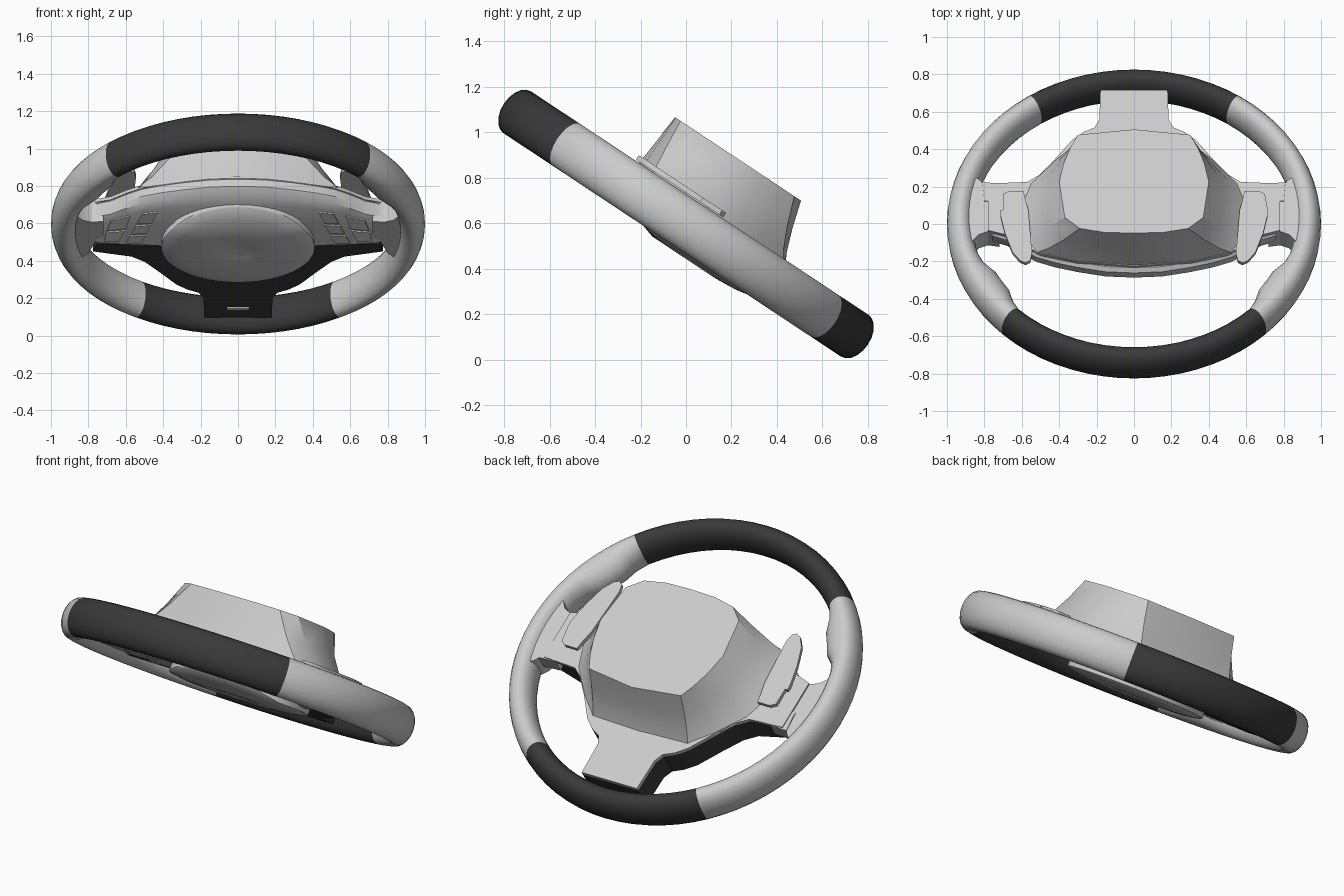
import bpy, bmesh, math
from mathutils import Vector

if "Cube" in bpy.data.objects:
    bpy.data.objects.remove(bpy.data.objects["Cube"], do_unlink=True)

TILT = math.radians(33.5)
C, S = math.cos(TILT), math.sin(TILT)


def material(name, value):
    m = bpy.data.materials.new(name)
    m.use_nodes = True
    col = (value, value, value, 1)
    m.diffuse_color = col
    m.node_tree.nodes["Principled BSDF"].inputs["Base Color"].default_value = col
    return m


SILVER = material("silver grey", 0.6)
DARK = material("dark leather", 0.042)


def place(x, v, w):
    """Wheel plane coordinates: x across, v up the wheel, w towards the back."""
    return Vector((x, -C * v + S * w, 0.597 + S * v + C * w))


def finish(name, bm, mats, angle=30):
    bmesh.ops.recalc_face_normals(bm, faces=bm.faces[:])
    me = bpy.data.meshes.new(name)
    bm.to_mesh(me)
    bm.free()
    ob = bpy.data.objects.new(name, me)
    bpy.context.collection.objects.link(ob)
    for m in mats:
        me.materials.append(m)
    bpy.ops.object.select_all(action='DESELECT')
    ob.select_set(True)
    bpy.context.view_layer.objects.active = ob
    bpy.ops.object.shade_smooth_by_angle(angle=math.radians(angle))
    return ob


def loft(name, rings, mat, angle=30):
    """Skin closed rings of (x, v, w) points and cap both ends."""
    bm = bmesh.new()
    rows = [[bm.verts.new(place(*p)) for p in r] for r in rings]
    n = len(rows[0])
    for a, b in zip(rows, rows[1:]):
        for i in range(n):
            j = (i + 1) % n
            bm.faces.new((a[i], a[j], b[j], b[i]))
    for cap in (rows[0], rows[-1]):
        f = bm.faces.new(cap)
        bmesh.ops.triangulate(bm, faces=[f])
    return finish(name, bm, [mat], angle)


def prism(name, outline, w0, w1, mat):
    return loft(name, [[(x, v, w) for x, v in outline] for w in (w0, w1)], mat)


def mirrored(half):
    """Complete a right half outline that starts at the top and ends at the bottom."""
    return half + [(-x, v) for x, v in reversed(half) if x > 0]


def ramp(t, lo, hi):
    t = min(max((t - lo) / (hi - lo), 0), 1)
    return t * t * (3 - 2 * t)


# Rim with thumb swellings and two dark grips
bm = bmesh.new()
SEG, SIDES = 72, 20
grid = []
for i in range(SEG):
    a = 2 * math.pi * i / SEG
    ca, sa = math.cos(a), math.sin(a)
    lift = math.degrees(math.atan2(sa, abs(ca)))
    bump = 0.05 * ramp(lift, 17, 26) * (1 - ramp(lift, 36, 43))
    ring = []
    for k in range(SIDES):
        b = 2 * math.pi * k / SIDES
        off = 0.07 * math.cos(b)
        if off < 0:
            off *= 1 + bump / 0.07
        ring.append(bm.verts.new(place((0.93 + off) * ca, (0.89 + off) * sa,
                                       0.11 * math.sin(b))))
    grid.append(ring)
for i in range(SEG):
    deg = (i + 0.5) * 360 / SEG
    grip = 45 < deg < 135 or 235 < deg < 305
    for k in range(SIDES):
        p, q = grid[i], grid[(i + 1) % SEG]
        f = bm.faces.new((p[k], p[(k + 1) % SIDES], q[(k + 1) % SIDES], q[k]))
        f.material_index = int(grip)
finish("rim", bm, [SILVER, DARK], 60)

# Back plate with the lower spoke
lower = [(0.57, -0.21), (0.5, -0.26), (0.42, -0.36), (0.33, -0.48), (0.27, -0.53),
         (0.21, -0.56), (0.185, -0.61), (0.18, -0.8)]
plate = [(0, 0.33), (0.3, 0.3), (0.5, 0.25), (0.6, 0.19), (0.68, 0.13),
         (0.78, 0.1), (0.78, -0.2)]
prism("back_plate", mirrored(plate + lower), 0.07, 0.09, SILVER)

# Dark trim on the lower front
prism("lower_trim", mirrored([(0, -0.09), (0.755, -0.09), (0.775, -0.16)] + lower),
      -0.07, 0.07, DARK)
prism("spoke_badge_plate", [(-0.06, -0.7), (0.06, -0.7), (0.06, -0.72), (-0.06, -0.72)],
      -0.077, -0.07, SILVER)

# Side spokes that run into the rim
for side, tag in ((1, "left"), (-1, "right")):
    end = [(0.72, 0.11), (0.78, 0.1), (0.83, 0.12), (0.88, 0.18), (0.9, -0.02),
           (0.87, -0.26), (0.83, -0.235), (0.8, -0.2), (0.76, -0.085), (0.72, -0.085)]
    prism(tag + "_side_spoke", [(side * x, v) for x, v in end], -0.055, 0.08, SILVER)
    under = [(0.7, -0.09), (0.8, -0.09), (0.81, -0.21), (0.7, -0.205)]
    prism(tag + "_spoke_back", [(side * x, v) for x, v in under], 0.0, 0.085, SILVER)

# Front cover, skinned over stations across the wheel
TOP = [(0, 0.35), (0.15, 0.343), (0.3, 0.315), (0.42, 0.285), (0.52, 0.25),
       (0.6, 0.2), (0.68, 0.14), (0.76, 0.11)]
BASE = -0.09


def top_edge(x):
    x = abs(x)
    for (a, ta), (b, tb) in zip(TOP, TOP[1:]):
        if x <= b:
            return ta + (tb - ta) * (x - a) / (b - a)
    return TOP[-1][1]


def front_point(x, s, raise_by=0.0):
    """Point on the cover face, s running from its lower edge to its crease."""
    t = top_edge(x)
    wf = -0.105 + 0.06 * abs(x)
    return (x, BASE + (0.72 * t - BASE) * s, wf * (1 - 0.5 * s) - raise_by)


stations = [-x for x, _ in reversed(TOP[1:])] + [x for x, _ in TOP]
rings = []
for x in stations:
    t = top_edge(x)
    rings.append([(x, BASE, 0.07), front_point(x, 0), front_point(x, 0.5),
                  front_point(x, 1), (x, 0.9 * t, -0.02), (x, t, 0.01),
                  (x, t, 0.055), (x, t - 0.02, 0.075)])
loft("front_cover", rings, SILVER)

# Airbag pad with a shallow dish in its middle
rings = []
for r, rise in ((1, -0.03), (1, 0.008), (0.98, 0.014), (0.8, 0.026),
                (0.5, 0.034), (0.3, 0.034), (0.2, 0.026), (0.05, 0.022)):
    ring = []
    for k in range(48):
        a = 2 * math.pi * k / 48
        v = -0.075 + 0.335 * r * math.sin(a)
        edge = -0.094 + 0.3 * max(0, v - 0.1) * r
        ring.append((0.41 * r * math.cos(a), v, edge - rise))
    rings.append(ring)
loft("airbag_pad", rings, SILVER, 40)

# Control buttons as slanted thin plates on both sides
BUTTONS = [("inner_upper", 0.43, 0.51, 0.46, 0.54, 0.94, 0.66),
           ("inner_middle", 0.465, 0.545, 0.49, 0.57, 0.6, 0.36),
           ("inner_lower", 0.495, 0.575, 0.52, 0.6, 0.3, 0.06),
           ("outer_upper", 0.575, 0.68, 0.6, 0.7, 0.95, 0.55),
           ("outer_lower", 0.605, 0.705, 0.64, 0.715, 0.48, 0.1)]
for side, tag in ((1, "left"), (-1, "right")):
    for name, a, b, c, d, hi, lo in BUTTONS:
        corners = ((a, hi), (b, hi), (d, lo), (c, lo))
        loft(f"{tag}_{name}_button",
             [[front_point(side * x, s, up) for x, s in corners] for up in (-0.01, 0.008)],
             SILVER)

# Column shroud behind the hub
base = [(0, 0.325), (0.3, 0.3), (0.53, 0.24), (0.6, 0.12), (0.61, -0.06),
        (0.56, -0.2), (0.43, -0.35), (0.31, -0.46), (0, -0.47)]
back = [(0, 0.3), (0.16, 0.295), (0.29, 0.27), (0.37, 0.2), (0.4, -0.03),
        (0.375, -0.15), (0.34, -0.25), (0.3, -0.33), (0, -0.365)]
rings = []
for f, w in ((0, 0.08), (0.3, 0.14), (0.65, 0.24), (1, 0.365)):
    half = [(p[0] + (q[0] - p[0]) * f, p[1] + (q[1] - p[1]) * f)
            for p, q in zip(base, back)]
    rings.append([(x, v, w) for x, v in mirrored(half)])
loft("column_shroud", rings, SILVER, 35)

# Shift paddles
PADDLE = [(0.7, -0.1), (0.67, -0.12), (0.59, -0.12), (0.58, -0.06), (0.565, 0.0),
          (0.545, 0.28), (0.555, 0.325), (0.58, 0.34), (0.61, 0.325), (0.65, 0.27),
          (0.69, 0.15), (0.715, 0.03), (0.715, 0.0), (0.7, 0.0)]
for side, tag in ((1, "left"), (-1, "right")):
    prism(tag + "_paddle", [(side * x, v) for x, v in PADDLE], 0.115, 0.138, SILVER)
    stem = [(0.58, -0.04), (0.66, -0.04), (0.66, 0.08), (0.58, 0.08)]
    prism(tag + "_paddle_stem", [(side * x, v) for x, v in stem], 0.08, 0.12, SILVER)
